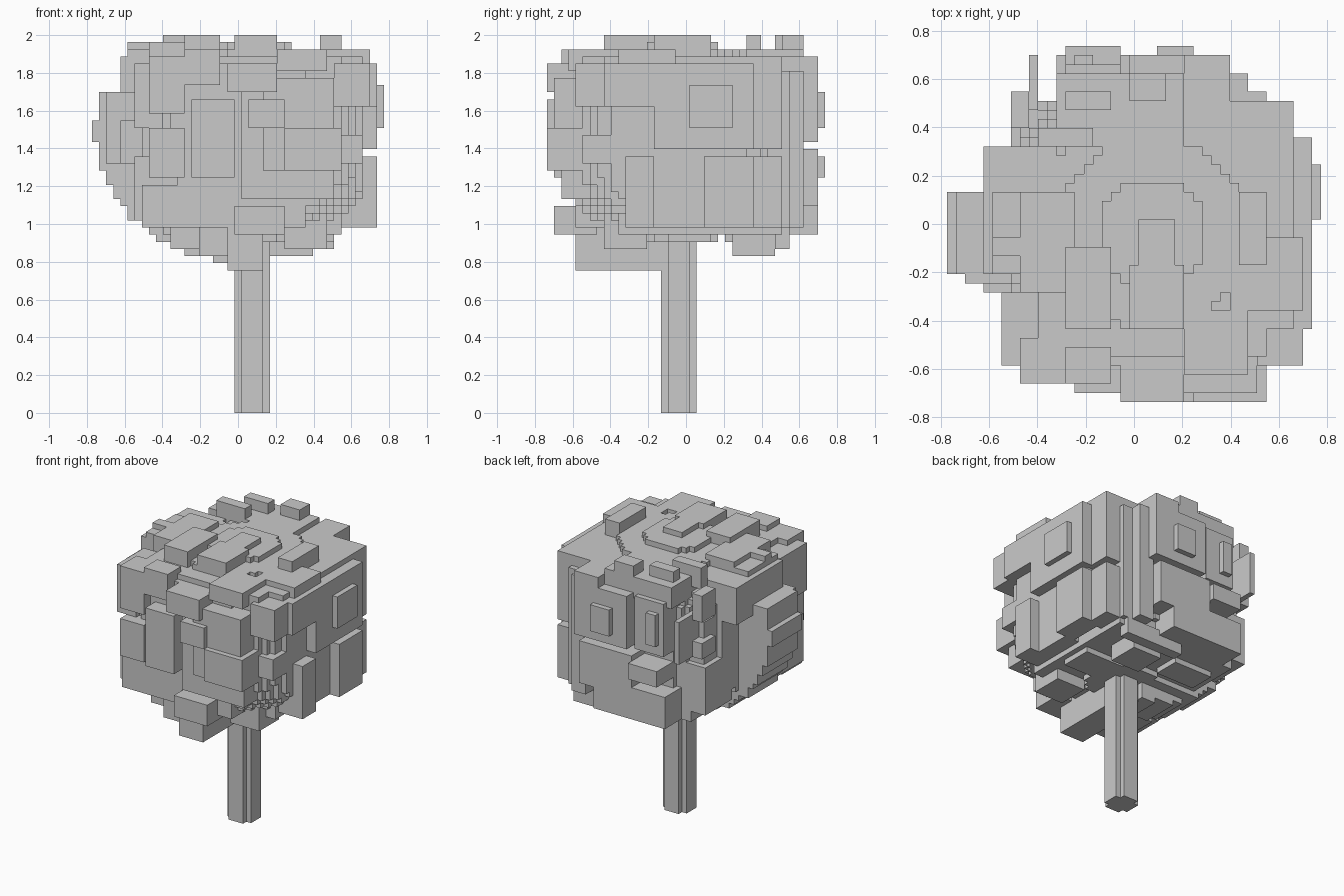
import bpy
import bmesh
from mathutils import Vector
from itertools import product

if "Cube" in bpy.data.objects:
    bpy.data.objects.remove(bpy.data.objects["Cube"], do_unlink=True)

UNIT = 2 / 53                      # edge of one building cell
CENTRE = Vector((20.5, 19.5, 0))   # cell-space point above the origin

grey = bpy.data.materials.new("plain_grey")
grey.use_nodes = True
grey.diffuse_color = (0.59, 0.59, 0.59, 1)
grey.node_tree.nodes["Principled BSDF"].inputs["Base Color"].default_value = grey.diffuse_color


def cells(x, y, z, rule=lambda a, b, c: True):
    """All cells of a block whose centre passes the rule."""
    return {p for p in product(range(*x), range(*y), range(*z))
            if rule(*(i + 0.5 for i in p))}


def skin(name, solid):
    """Wrap the outer surface of a set of cells in a mesh with large flat faces."""
    bm = bmesh.new()
    corners = {}

    def corner(p):
        key = tuple(p)
        if key not in corners:
            corners[key] = bm.verts.new((Vector(p) - CENTRE) * UNIT)
        return corners[key]

    for cell in solid:
        for axis, side in product(range(3), (0, 1)):
            neighbour = list(cell)
            neighbour[axis] += 2 * side - 1
            if tuple(neighbour) in solid:
                continue
            u, v = (axis + 1) % 3, (axis + 2) % 3
            loop = []
            for du, dv in ((0, 0), (1, 0), (1, 1), (0, 1)):
                p = list(cell)
                p[axis] += side
                p[u] += du
                p[v] += dv
                loop.append(corner(p))
            bm.faces.new(loop if side else loop[::-1])
    bm.normal_update()
    bmesh.ops.dissolve_limit(bm, angle_limit=0.01, verts=bm.verts, edges=bm.edges)
    mesh = bpy.data.meshes.new(name)
    bm.to_mesh(mesh)
    bm.free()
    mesh.materials.append(grey)
    bpy.context.collection.objects.link(bpy.data.objects.new(name, mesh))


foliage = set()


def leaf(x, y, z, rule=lambda a, b, c: True):
    foliage.update(cells(x, y, z, rule))


def rounded(a, b, c):
    return ((a - 22.5) ** 2 + (b - 18.5) ** 2) / 18 ** 2 + ((c - 38) / 13.9) ** 4 < 1


def round_edge(a, b, c):
    return ((a - 22) / 21.6) ** 2 + ((c - 39.5) / 18.6) ** 2 < 1 and (c > 24 or b < 21)


# Rounded crown core and the stepped slab on the right-hand side
leaf(x=(7, 38), y=(4, 34), z=(24, 52), rule=rounded)
leaf(x=(4, 20), y=(14, 23), z=(21, 51), rule=round_edge)
leaf(x=(0, 4), y=(14, 23), z=(30, 45), rule=round_edge)

# Shoulder bands under the top and above the flat underside
leaf(x=(10, 35), y=(5, 12), z=(44, 50))
leaf(x=(31, 38), y=(8, 31), z=(44, 50))
leaf(x=(13, 36), y=(27, 33), z=(44, 50))
leaf(x=(10, 35), y=(10, 33), z=(25, 29))

# Top clumps
leaf(x=(20, 26), y=(8, 15), z=(50, 53))
leaf(x=(21, 25), y=(15, 20), z=(50, 53))
leaf(x=(13, 18), y=(8, 17), z=(50, 53))
leaf(x=(8, 14), y=(12, 23), z=(49, 52))
leaf(x=(5, 9), y=(16, 18), z=(48, 52))
leaf(x=(10, 16), y=(28, 30), z=(49, 53))
leaf(x=(32, 35), y=(15, 23), z=(49, 53))
leaf(x=(13, 18), y=(32, 34), z=(49, 53))
leaf(x=(20, 24), y=(33, 36), z=(49, 53))
leaf(x=(12, 26), y=(28, 36), z=(47, 51))
leaf(x=(26, 31), y=(29, 38), z=(45, 50))
leaf(x=(31, 39), y=(10, 18), z=(48, 51))
leaf(x=(26, 33), y=(3, 10), z=(48, 51))

# Front clumps
leaf(x=(19, 26), y=(0, 5), z=(45, 49))
leaf(x=(27, 35), y=(0, 5), z=(34, 40))
leaf(x=(22, 27), y=(0, 5), z=(40, 44))
leaf(x=(24, 34), y=(1, 5), z=(34, 47))
leaf(x=(21, 34), y=(2, 6), z=(30, 47))
leaf(x=(14, 20), y=(1, 5), z=(33, 44))
leaf(x=(20, 27), y=(1, 7), z=(25, 29))
leaf(x=(7, 18), y=(4, 10), z=(26, 32))
leaf(x=(18, 30), y=(4, 10), z=(26, 31))
leaf(x=(13, 18), y=(2, 6), z=(46, 51))
leaf(x=(8, 13), y=(2, 7), z=(42, 50))
leaf(x=(8, 13), y=(2, 8), z=(33, 40))

# Left-hand side clumps (+x)
leaf(x=(36, 40), y=(8, 29), z=(43, 49))
leaf(x=(36, 40), y=(15, 29), z=(37, 43))
leaf(x=(40, 41), y=(20, 26), z=(40, 46))
leaf(x=(35, 40), y=(11, 15), z=(26, 36))
leaf(x=(35, 38), y=(15, 22), z=(26, 35))
leaf(x=(36, 40), y=(22, 29), z=(26, 36))
leaf(x=(34, 39), y=(4, 9), z=(43, 49))
leaf(x=(35, 38), y=(5, 9), z=(35, 39))
leaf(x=(34, 38), y=(28, 33), z=(37, 50))
leaf(x=(32, 38), y=(28, 33), z=(26, 36))

# Back clumps
leaf(x=(20, 31), y=(32, 38), z=(38, 48))
leaf(x=(23, 27), y=(38, 39), z=(40, 45))
leaf(x=(19, 30), y=(32, 38), z=(29, 37))
leaf(x=(30, 33), y=(32, 36), z=(26, 48))
leaf(x=(33, 35), y=(32, 34), z=(26, 48))
leaf(x=(13, 19), y=(32, 39), z=(33, 36))
leaf(x=(12, 27), y=(31, 38), z=(25, 31))
leaf(x=(13, 19), y=(32, 37), z=(38, 48))
leaf(x=(14, 16), y=(37, 38), z=(40, 46))
leaf(x=(9, 10), y=(32, 38), z=(38, 46))
leaf(x=(7, 9), y=(30, 34), z=(45, 50))

# Right-hand side clumps (-x)
leaf(x=(8, 14), y=(22, 32), z=(29, 44))
leaf(x=(7, 12), y=(25, 33), z=(27, 36))
leaf(x=(7, 10), y=(30, 34), z=(38, 41))
leaf(x=(4, 12), y=(23, 28), z=(43, 50))
leaf(x=(2, 9), y=(13, 14), z=(35, 45))
leaf(x=(4, 9), y=(12, 13), z=(35, 41))
leaf(x=(6, 10), y=(4, 12), z=(40, 49))
leaf(x=(6, 10), y=(5, 13), z=(27, 36))

# Underside clumps
leaf(x=(19, 24), y=(4, 16), z=(20, 26))
leaf(x=(15, 19), y=(5, 12), z=(22, 26))
leaf(x=(11, 15), y=(7, 13), z=(23, 26))
leaf(x=(25, 31), y=(26, 32), z=(22, 26))
leaf(x=(27, 33), y=(8, 14), z=(23, 27))
leaf(x=(22, 34), y=(32, 34), z=(23, 26))
leaf(x=(12, 20), y=(25, 30), z=(24, 26))
leaf(x=(26, 34), y=(17, 23), z=(24, 26))

skin("crown", foliage)

# Trunk with notched corners
trunk = cells(x=(20, 25), y=(17, 20), z=(0, 26)) | cells(x=(21, 24), y=(16, 21), z=(0, 26))
skin("trunk", trunk)
